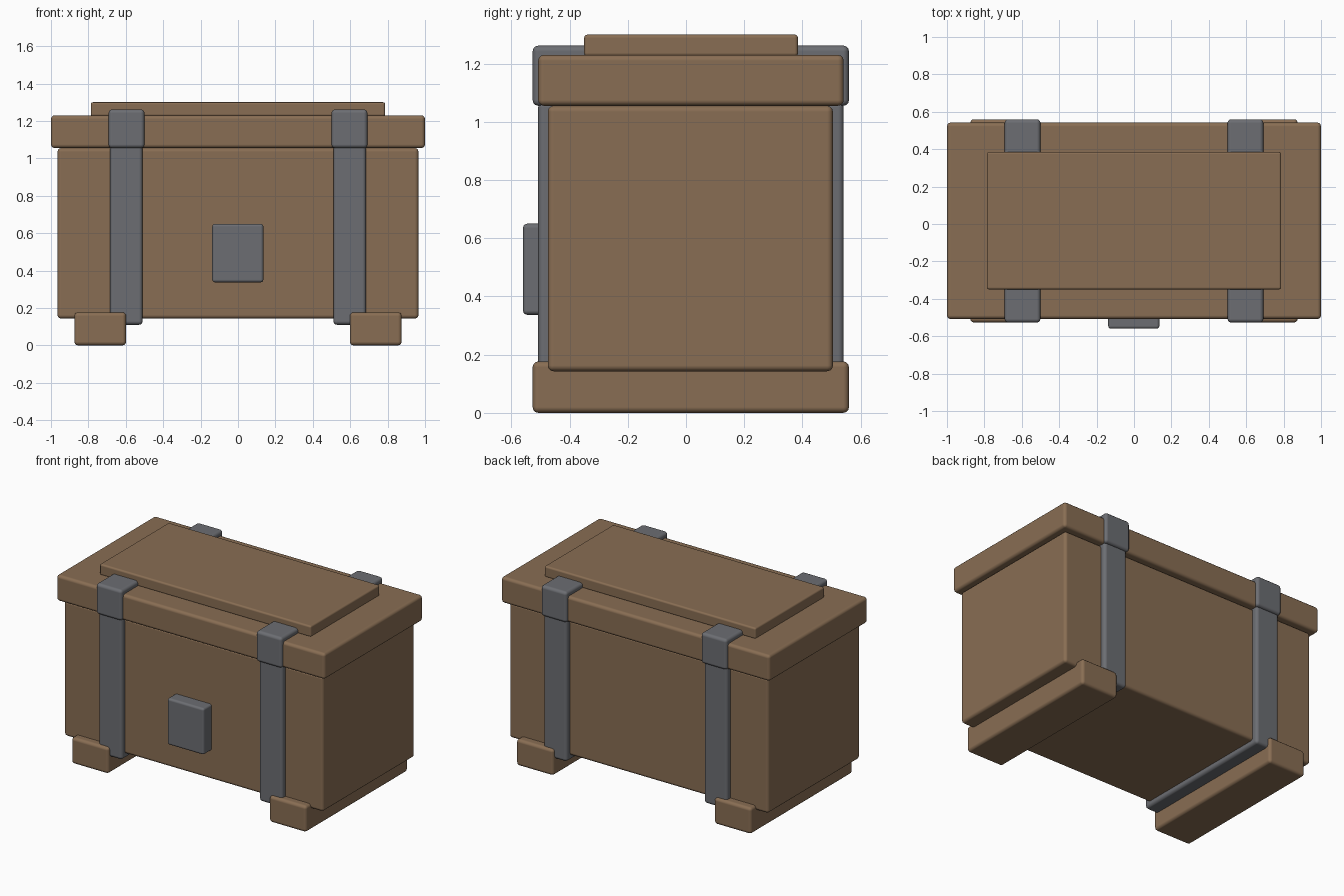
import bpy
from mathutils import Vector

cube = bpy.data.objects.get("Cube")
if cube:
    bpy.data.objects.remove(cube, do_unlink=True)


def material(name, rgb):
    mat = bpy.data.materials.new(name)
    mat.use_nodes = True
    mat.diffuse_color = (*rgb, 1)
    mat.node_tree.nodes["Principled BSDF"].inputs["Base Color"].default_value = (*rgb, 1)
    return mat


wood = material("brown wood", (0.25, 0.155, 0.087))
iron = material("grey iron", (0.15, 0.155, 0.17))


def rounded_box(name, mat, x, y, z, bevel=0.02):
    """Box spanning the given (min, max) ranges, with softly rounded edges."""
    low, high = map(Vector, zip(x, y, z))
    bpy.ops.mesh.primitive_cube_add(size=1, location=(low + high) / 2)
    box = bpy.context.object
    box.name = name
    box.scale = high - low
    bpy.ops.object.transform_apply(location=False, rotation=False, scale=True)
    box.data.materials.append(mat)
    mod = box.modifiers.new("rounded edges", "BEVEL")
    mod.width = bevel
    mod.segments = 3
    mod.harden_normals = True
    bpy.ops.object.shade_smooth()
    return box


# Chest body, overhanging lid and raised top panel
rounded_box("body", wood, (-0.965, 0.965), (-0.475, 0.505), (0.143, 1.055))
rounded_box("lid", wood, (-1, 1), (-0.508, 0.542), (1.055, 1.23))
rounded_box("top_panel", wood, (-0.787, 0.787), (-0.35, 0.385), (1.225, 1.3), 0.012)

# Straps around body and lid, and runners underneath, on both sides
for side, s in (("right", -1), ("left", 1)):
    def span(inner, outer):
        return sorted((s * inner, s * outer))

    rounded_box(side + "_body_strap", iron, span(0.51, 0.685), (-0.508, 0.542), (0.11, 1.07))
    rounded_box(side + "_lid_strap", iron, span(0.5, 0.692), (-0.527, 0.56), (1.055, 1.262))
    rounded_box(side + "_runner", wood, span(0.598, 0.875), (-0.527, 0.56), (0, 0.177))

# Lock plate on the front
rounded_box("lock", iron, (-0.138, 0.136), (-0.56, -0.44), (0.337, 0.65), 0.015)
